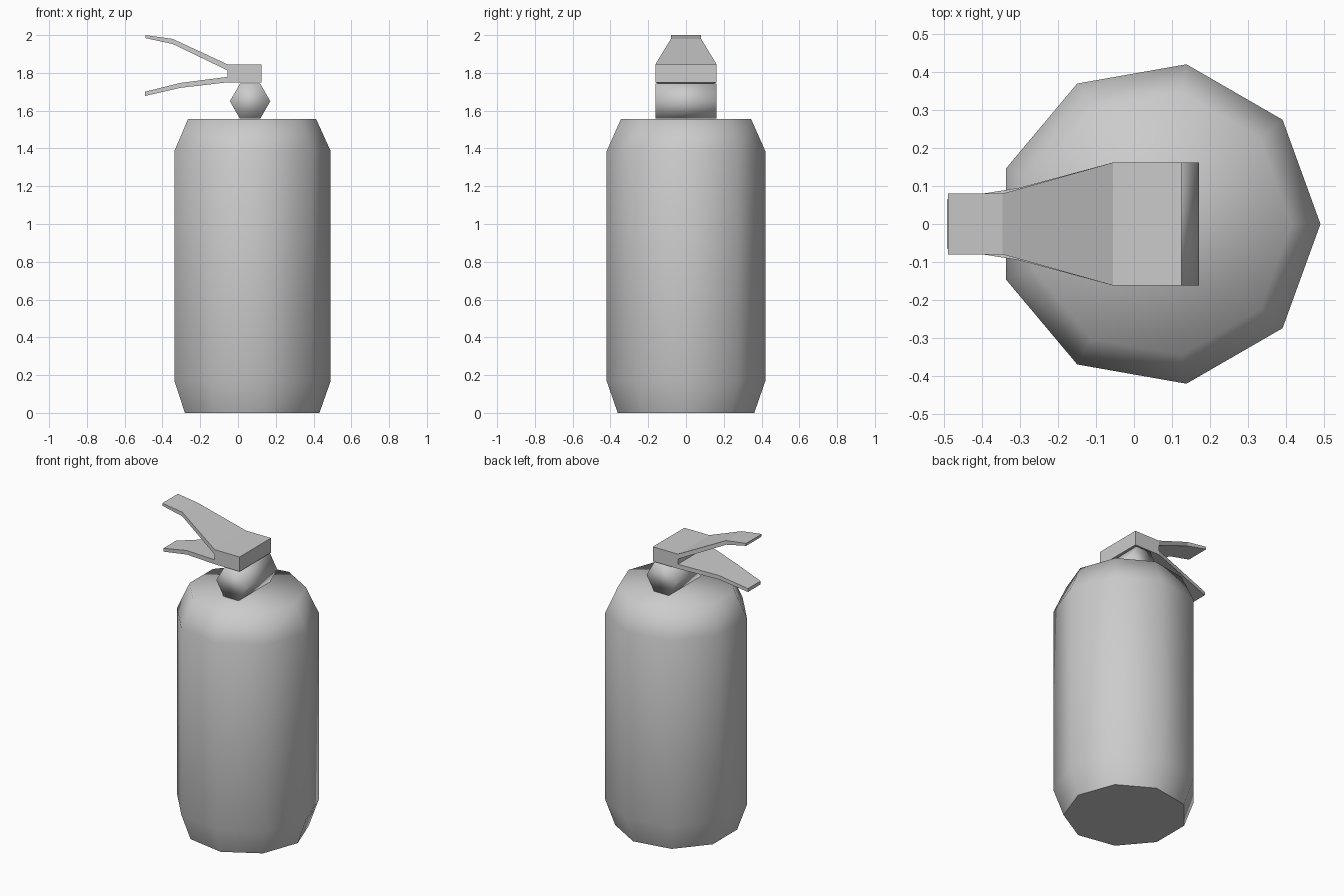
import bpy
import bmesh
from math import cos, sin, pi

old = bpy.data.objects.get("Cube")
if old:
    bpy.data.objects.remove(old, do_unlink=True)

GREY = (0.6, 0.6, 0.6, 1)
grey = bpy.data.materials.new("plain grey")
grey.use_nodes = True
grey.diffuse_color = GREY
grey.node_tree.nodes["Principled BSDF"].inputs["Base Color"].default_value = GREY

CENTRE_X = 0.064


def loft(name, rings, smooth, flat_start=False):
    """Skin a stack of matching closed rings and cap both ends."""
    bm = bmesh.new()
    loops = [[bm.verts.new(p) for p in ring] for ring in rings]
    for a, b in zip(loops, loops[1:]):
        for i in range(len(a)):
            j = (i + 1) % len(a)
            bm.faces.new((a[i], a[j], b[j], b[i]))
    start = bm.faces.new(loops[0][::-1])
    bm.faces.new(loops[-1])
    bmesh.ops.recalc_face_normals(bm, faces=bm.faces)
    for face in bm.faces:
        face.smooth = smooth
    if flat_start:
        start.smooth = False
        for edge in start.edges:
            edge.smooth = False
    mesh = bpy.data.meshes.new(name)
    bm.to_mesh(mesh)
    bm.free()
    mesh.materials.append(grey)
    obj = bpy.data.objects.new(name, mesh)
    bpy.context.collection.objects.link(obj)
    return obj


def lever(name, sections):
    """Flat bar through sections of (x, bottom, top, half width)."""
    rings = [[(x, -w, lo), (x, w, lo), (x, w, hi), (x, -w, hi)]
             for x, lo, hi, w in sections]
    return loft(name, rings, False)


# Nine-sided tank with chamfered shoulder and foot
profile = [(0.367, 0), (0.427, 0.17), (0.427, 1.385), (0.35, 1.555)]
loft("tank", [[(CENTRE_X + r * cos(2 * pi * i / 9), r * sin(2 * pi * i / 9), z)
               for i in range(9)] for r, z in profile], True, flat_start=True)

# Six-sided valve barrel lying front to back
loft("valve_barrel", [[(CENTRE_X + 0.107 * cos(pi * i / 3), y,
                        1.65 + 0.107 * sin(pi * i / 3))
                       for i in range(6)] for y in (-0.162, 0.162)], True)

# Handle block and the two levers
lever("handle_block", [(-0.055, 1.75, 1.845, 0.162), (0.125, 1.75, 1.845, 0.162)])
lever("upper_lever", [(-0.055, 1.813, 1.845, 0.162),
                      (-0.346, 1.953, 1.98, 0.08),
                      (-0.49, 1.984, 2.0, 0.08)])
lever("lower_lever", [(-0.055, 1.75, 1.779, 0.162),
                      (-0.304, 1.721, 1.747, 0.095),
                      (-0.492, 1.678, 1.7, 0.065)])
